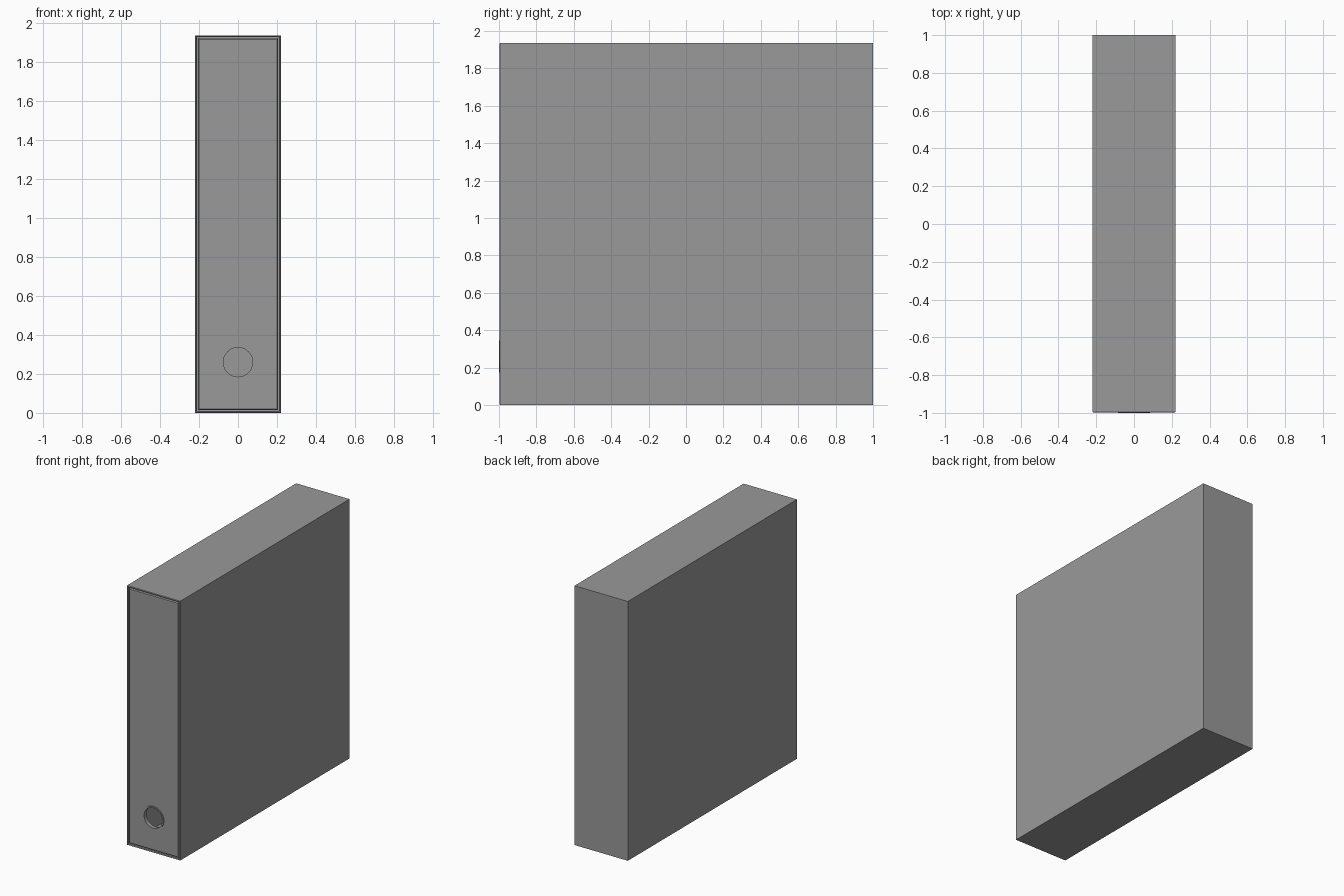
import bpy, bmesh, math

if "Cube" in bpy.data.objects:
    bpy.data.objects.remove(bpy.data.objects["Cube"])

W, H = 0.44, 1.935          # outer width and height
Y0, Y1 = -0.994, 1.0        # front and back of the case
T = 0.014                   # board thickness
HOLE_Z, HOLE_R = 0.26, 0.075

# Dark grey board
grey = bpy.data.materials.new("dark_grey")
grey.diffuse_color = (0.32, 0.32, 0.32, 1)
grey.use_nodes = True
grey.node_tree.nodes["Principled BSDF"].inputs["Base Color"].default_value = grey.diffuse_color


def new_object(name, bm):
    bmesh.ops.recalc_face_normals(bm, faces=bm.faces)
    mesh = bpy.data.meshes.new(name)
    bm.to_mesh(mesh)
    bm.free()
    mesh.materials.append(grey)
    obj = bpy.data.objects.new(name, mesh)
    bpy.context.collection.objects.link(obj)
    return obj


def box_bmesh(x0, x1, y0, y1, z0, z1):
    bm = bmesh.new()
    bmesh.ops.create_cube(bm, size=1)
    for v in bm.verts:
        v.co = ((x0 + x1) / 2 + v.co.x * (x1 - x0),
                (y0 + y1) / 2 + v.co.y * (y1 - y0),
                (z0 + z1) / 2 + v.co.z * (z1 - z0))
    return bm


def front_face(bm):
    return min(bm.faces, key=lambda f: f.calc_center_median().y)


# Hollow case, open at the front, with the rim sloping slightly inwards
bm = box_bmesh(-W / 2, W / 2, Y0, Y1, 0, H)
bmesh.ops.inset_region(bm, faces=[front_face(bm)], thickness=0.006, depth=0)
bm.faces.ensure_lookup_table()
inner = min(bm.faces, key=lambda f: (round(f.calc_center_median().y, 4),
                                     abs(f.calc_center_median().x)
                                     + abs(f.calc_center_median().z - H / 2)))
for v in inner.verts:
    v.co.y -= 0.003
bmesh.ops.inset_region(bm, faces=[inner], thickness=T - 0.006, depth=0)
for v in inner.verts:
    v.co.y += 0.004
# push the opening back to hollow out the case
walls = bmesh.ops.extrude_face_region(bm, geom=[inner])
for v in [e for e in walls["geom"] if isinstance(e, bmesh.types.BMVert)]:
    v.co.y = Y1 - T
if inner.is_valid:
    bmesh.ops.delete(bm, geom=[inner], context='FACES_ONLY')
case = new_object("case", bm)

# Spine board filling the opening, with chamfered front edges
g = T + 0.001
bm = box_bmesh(-W / 2 + g, W / 2 - g, Y0, Y0 + 0.02, g, H - g)
edges = list(front_face(bm).edges)
bmesh.ops.bevel(bm, geom=edges, offset=0.006, segments=1, affect='EDGES')
spine = new_object("spine", bm)

# Finger hole cut through the spine
bpy.ops.mesh.primitive_cylinder_add(vertices=48, radius=HOLE_R + 0.003, depth=0.2,
                                    location=(0, Y0, HOLE_Z),
                                    rotation=(math.pi / 2, 0, 0))
cutter = bpy.context.object
cutter.name = "hole_cutter"
cutter.hide_render = True
cutter.data.materials.append(grey)
cut = spine.modifiers.new("finger_hole", 'BOOLEAN')
cut.operation = 'DIFFERENCE'
cut.solver = 'EXACT'
cut.object = cutter
bpy.context.view_layer.objects.active = spine
with bpy.context.temp_override(object=spine, active_object=spine):
    bpy.ops.object.modifier_apply(modifier=cut.name)
bpy.data.objects.remove(cutter, do_unlink=True)

# Ring lining the finger hole: (radius, y) profile swept round
profile = [(HOLE_R, Y0 + 0.022), (HOLE_R, -1.0), (HOLE_R + 0.01, -1.0),
           (HOLE_R + 0.01, Y0), (HOLE_R + 0.003, Y0 + 0.022)]
N = 48
bm = bmesh.new()
rings = []
for i in range(N):
    a = 2 * math.pi * i / N
    rings.append([bm.verts.new((r * math.cos(a), y, HOLE_Z + r * math.sin(a)))
                  for r, y in profile])
for i in range(N):
    p, q = rings[i], rings[(i + 1) % N]
    for j in range(len(profile)):
        k = (j + 1) % len(profile)
        bm.faces.new((p[j], p[k], q[k], q[j]))
ring = new_object("finger_ring", bm)
bpy.ops.object.select_all(action='DESELECT')
ring.select_set(True)
bpy.context.view_layer.objects.active = ring
bpy.ops.object.shade_smooth_by_angle(angle=math.radians(30))
